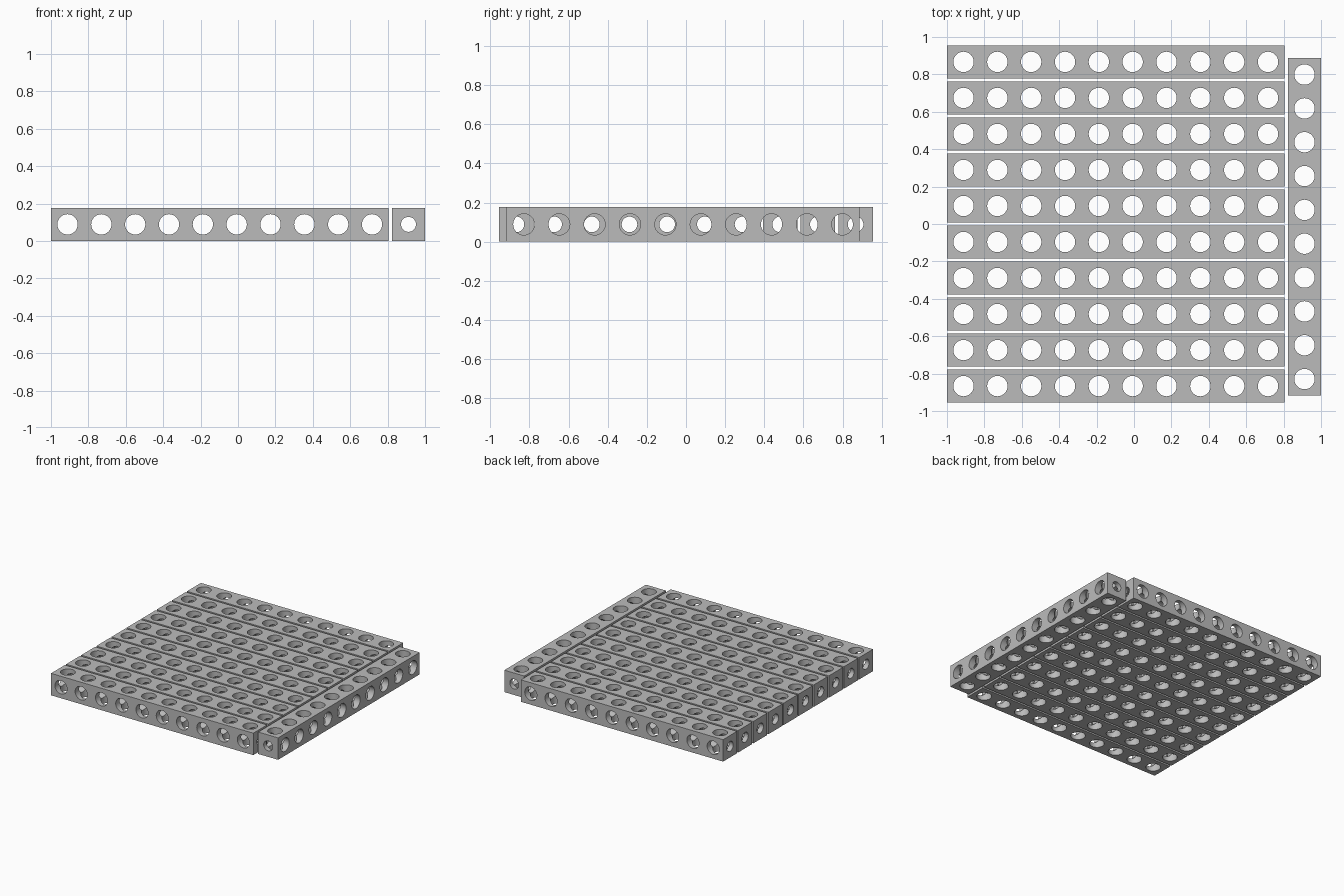
import bpy, bmesh, math
from mathutils import Matrix, Vector

if "Cube" in bpy.data.objects:
    bpy.data.objects.remove(bpy.data.objects["Cube"])

WIDTH = 0.177        # square section of a beam
PITCH = 0.1809       # hole spacing
COUNT = 10           # holes per face, and number of parallel beams
LENGTH = (COUNT - 1) * PITCH + WIDTH
ROW = 0.1926         # spacing of the parallel beams
HOLE, BORE = 0.0545, 0.04

grey = bpy.data.materials.new("light grey")
grey.diffuse_color = (0.5, 0.5, 0.5, 1)
grey.use_nodes = True
grey.node_tree.nodes["Principled BSDF"].inputs["Base Color"].default_value = grey.diffuse_color


def add_object(name, mesh, location=(0, 0, 0), turn=0):
    ob = bpy.data.objects.new(name, mesh)
    ob.location = location
    ob.rotation_euler.z = turn
    bpy.context.collection.objects.link(ob)
    return ob


def cylinders(name, axis, radius, depth, positions):
    """One cutter mesh with a cylinder along the axis at each x position."""
    bm = bmesh.new()
    turn = Vector((0, 0, 1)).rotation_difference(Vector(axis)).to_matrix().to_4x4()
    for x in positions:
        bmesh.ops.create_cone(bm, cap_ends=True, segments=32, radius1=radius,
                              radius2=radius, depth=depth,
                              matrix=Matrix.Translation((x, 0, 0)) @ turn)
    mesh = bpy.data.meshes.new(name)
    bm.to_mesh(mesh)
    bm.free()
    ob = add_object(name, mesh)
    ob.hide_render = True
    return ob


# Solid square beam
bm = bmesh.new()
bmesh.ops.create_cube(bm, size=1, matrix=Matrix.Diagonal((LENGTH, WIDTH, WIDTH, 1)))
block = bpy.data.meshes.new("beam_block")
bm.to_mesh(block)
bm.free()
block.materials.append(grey)
blank = add_object("beam_blank", block)

# Holes through the top, through the sides, and a bore along the beam
spots = [(i - (COUNT - 1) / 2) * PITCH for i in range(COUNT)]
cutters = [
    cylinders("vertical_holes", (0, 0, 1), HOLE, 0.4, spots),
    cylinders("side_holes", (0, 1, 0), HOLE - 0.0002, 0.4, spots),
    cylinders("long_bore", (1, 0, 0), BORE, LENGTH + 0.2, [0]),
]
for cutter in cutters:
    mod = blank.modifiers.new(cutter.name, 'BOOLEAN')
    mod.operation = 'DIFFERENCE'
    mod.solver = 'EXACT'
    mod.object = cutter

depsgraph = bpy.context.evaluated_depsgraph_get()
beam = bpy.data.meshes.new_from_object(blank.evaluated_get(depsgraph))
beam.name = "drilled_beam"
beam.shade_smooth()
beam.set_sharp_from_angle(angle=math.radians(30))
for ob in [blank] + cutters:
    bpy.data.objects.remove(ob, do_unlink=True)

# Ten parallel beams and one crossways beam at the right end
for i in range(COUNT):
    y = (i - (COUNT - 1) / 2) * ROW
    add_object(f"beam_{i + 1}", beam, (-1 + LENGTH / 2, y, WIDTH / 2))
add_object("cross_beam", beam, (1 - WIDTH / 2, -0.015, WIDTH / 2), math.pi / 2)
